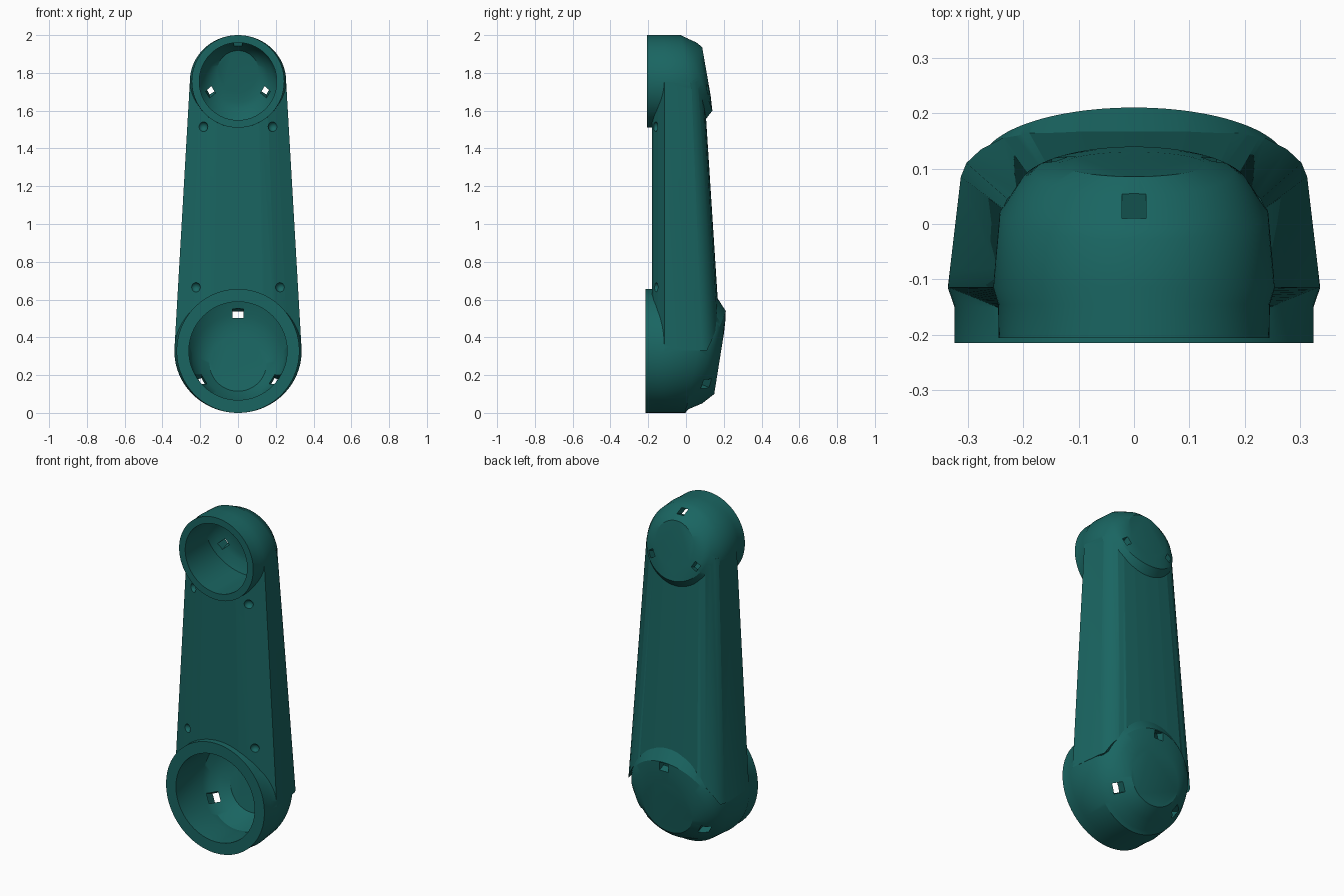
import bpy, bmesh, math
from mathutils import Matrix, Vector

if "Cube" in bpy.data.objects:
    bpy.data.objects.remove(bpy.data.objects["Cube"])

SIDES = 96


def make_object(name, bm):
    bmesh.ops.recalc_face_normals(bm, faces=bm.faces)
    mesh = bpy.data.meshes.new(name)
    bm.to_mesh(mesh)
    bm.free()
    ob = bpy.data.objects.new(name, mesh)
    bpy.context.collection.objects.link(ob)
    return ob


def loft(name, rings):
    """Closed solid through matching loops of points."""
    bm = bmesh.new()
    loops = [[bm.verts.new(p) for p in ring] for ring in rings]
    for a, b in zip(loops, loops[1:]):
        for i in range(len(a)):
            j = (i + 1) % len(a)
            bm.faces.new((a[i], a[j], b[j], b[i]))
    bm.faces.new(loops[0])
    bm.faces.new(loops[-1])
    return make_object(name, bm)


def ring(cy, cz, rx, rz, slope=0):
    """Ellipse facing y, tilted so y changes with z by the slope."""
    pts = []
    for i in range(SIDES):
        a = 2 * math.pi * i / SIDES
        dz = rz * math.sin(a)
        pts.append((rx * math.cos(a), cy + slope * dz, cz + dz))
    return pts


def combine(target, other, operation):
    mod = target.modifiers.new("bool", 'BOOLEAN')
    mod.operation = operation
    mod.solver = 'EXACT'
    mod.object = other
    bpy.context.view_layer.objects.active = target
    bpy.ops.object.modifier_apply(modifier=mod.name)
    bpy.data.objects.remove(other, do_unlink=True)


# Tapered beam: half section mirrored, ends hidden inside the housings
def section(end, sign, cy, cz, slope):
    half = []
    w = 0.337 - 0.0577 * (end - 0.33)
    for f, y in ((0, -.18), (.42, -.18), (.6, -.17), (.78, -.148), (1, -.115)):
        half.append((f * w, y, end))
    for f, drop in ((.93, 1), (.9, .75), (.83, .48), (.72, .24), (.58, .1), (.3, .02), (0, 0)):
        z = end
        for _ in range(4):
            y = .17 - .0644 * (z - .57) - drop * (.1 - .025 * (z - .33))
            z = cz + (y - cy) / slope + sign * .04
            z = max(end, z) if sign > 0 else min(end, z)
        wz = 0.337 - 0.0577 * (z - 0.33)
        half.append((f * wz, y, z))
    return half + [(-x, y, z) for x, y, z in reversed(half[1:-1])]


arm = loft("arm_link", [section(.33, 1, .112, .28, .38),
                        section(1.755, -1, .066, 1.795, -.38)])

# Round housings with tilted domed caps
lower = [(-.215, .328, .325, .328), (-.15, .328, .325, .328), (-.115, .328, .337, .328),
         (.065, .328, .313, .328, .21), (.112, .28, .275, .26, .38),
         (.147, .27, .235, .22, .28), (.175, .26, .165, .16, .16)]
upper = [(-.206, 1.755, .245, .245), (-.145, 1.755, .246, .245), (-.115, 1.755, .255, .245),
         (.02, 1.755, .243, .245, -.2), (.066, 1.795, .208, .195, -.38),
         (.094, 1.792, .18, .172, -.25), (.108, 1.808, .128, .128, -.175)]
# Matching hollow insides
lower_bore = [(-.3, .328, .26, .26), (.05, .328, .26, .26, .38), (.08, .29, .24, .23, .38),
              (.12, .275, .2, .19, .28), (.145, .26, .15, .145, .16)]
upper_bore = [(-.3, 1.755, .205, .205), (0, 1.755, .205, .205, -.38),
              (.035, 1.785, .18, .175, -.38), (.067, 1.79, .15, .145, -.25),
              (.08, 1.808, .11, .11, -.175)]

for name, rings in (("lower_housing", lower), ("upper_housing", upper)):
    combine(arm, loft(name, [ring(*r) for r in rings]), 'UNION')
for name, rings in (("lower_bore", lower_bore), ("upper_bore", upper_bore)):
    combine(arm, loft(name, [ring(*r) for r in rings]), 'DIFFERENCE')

# Three slots through each cap, and four dimples on the front of the beam
bm = bmesh.new()
for cy, cz, slope, radius, size in ((.125, .28, .38, .23, .058), (.075, 1.795, -.38, .168, .044)):
    for deg in (90, 210, 330):
        a = math.radians(deg)
        dx, dz = radius * math.cos(a), radius * math.sin(a)
        m = (Matrix.Translation((dx, cy + slope * dz, cz + dz))
             @ Matrix.Rotation(-math.atan(slope), 4, 'X')
             @ Matrix.Rotation(math.pi / 2 - a, 4, 'Y')
             @ Matrix.Diagonal((size, .13, size * .8, 1)))
        bmesh.ops.create_cube(bm, size=1, matrix=m)
for x, y, z in ((.225, -.165, .665), (.185, -.165, 1.515)):
    for side in (-1, 1):
        bmesh.ops.create_uvsphere(bm, u_segments=20, v_segments=12, radius=.026,
                                  matrix=Matrix.Translation((side * x, y, z)))
combine(arm, make_object("slots_and_dimples", bm), 'DIFFERENCE')

# Finish
mat = bpy.data.materials.new("dark_teal")
mat.diffuse_color = (.01, .13, .12, 1)
mat.use_nodes = True
mat.node_tree.nodes["Principled BSDF"].inputs["Base Color"].default_value = mat.diffuse_color
arm.data.materials.clear()
arm.data.materials.append(mat)
for p in arm.data.polygons:
    p.material_index = 0
bpy.ops.object.select_all(action='DESELECT')
arm.select_set(True)
bpy.context.view_layer.objects.active = arm
bpy.ops.object.shade_smooth_by_angle(angle=math.radians(28))
